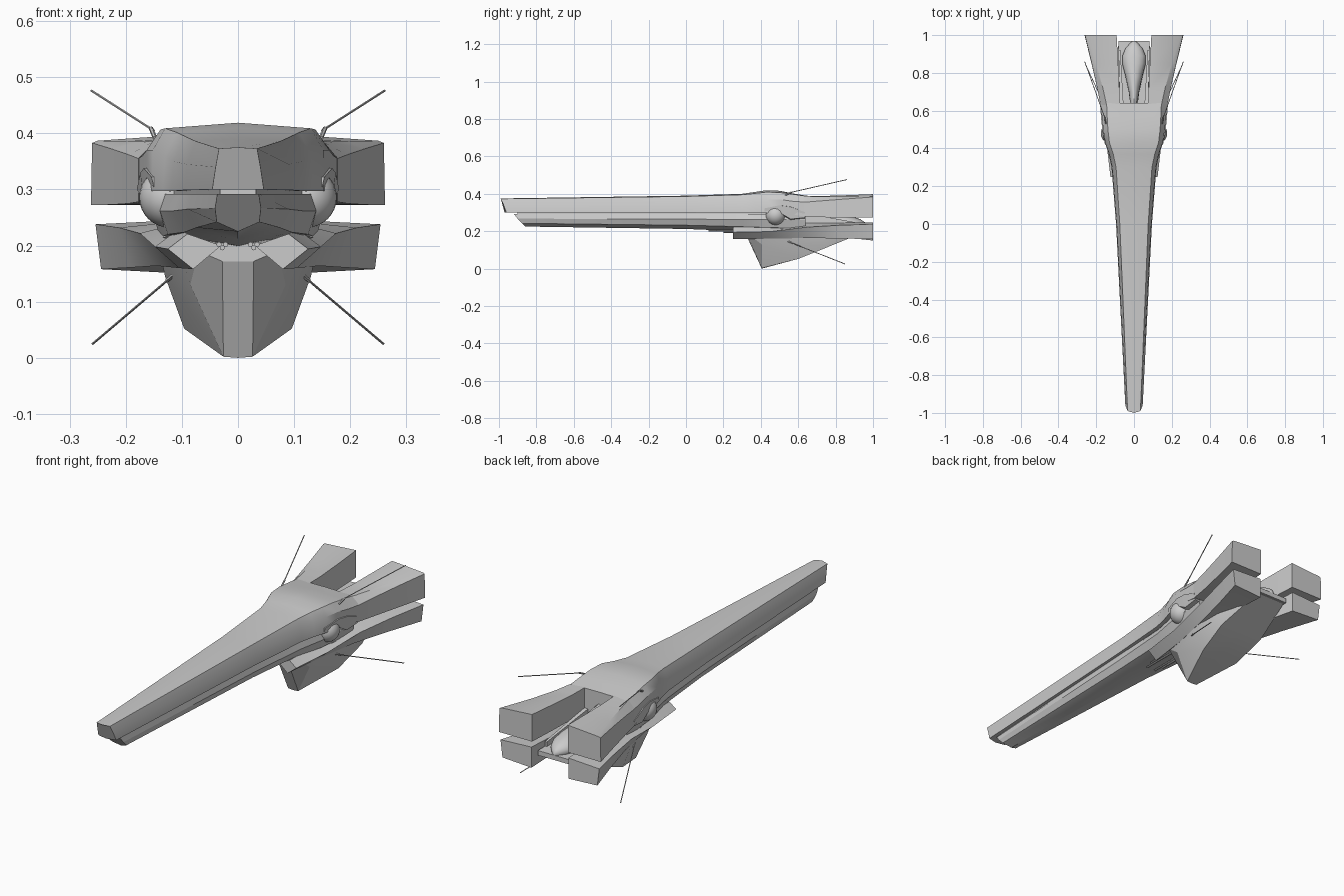
import bpy, bmesh, math
from mathutils import Vector


def finish(ob, mirror=False, angle=30):
    if mirror:
        ob.modifiers.new("Mirror", 'MIRROR')
    bpy.ops.object.select_all(action='DESELECT')
    ob.select_set(True)
    bpy.context.view_layer.objects.active = ob
    bpy.ops.object.shade_smooth_by_angle(angle=math.radians(angle))
    return ob


def loft(name, sections, half=False, mirror=False, angle=30):
    """Skin rings of (x, z[, y offset]); half=True reflects the ring across x = 0."""
    bm = bmesh.new()
    rings = []
    for y, pts in sections:
        pts = [tuple(p) + (0,) * (3 - len(p)) for p in pts]
        if half:
            pts = pts + [(-x, z, d) for x, z, d in reversed(pts) if x > 0]
        rings.append([bm.verts.new((x, y + d, z)) for x, z, d in pts])
    n = len(rings[0])
    for a, b in zip(rings, rings[1:]):
        for i in range(n):
            j = (i + 1) % n
            bm.faces.new((a[i], a[j], b[j], b[i]))
    bm.faces.new(rings[0])
    bm.faces.new(rings[-1])
    bmesh.ops.recalc_face_normals(bm, faces=bm.faces)
    me = bpy.data.meshes.new(name)
    bm.to_mesh(me)
    bm.free()
    ob = bpy.data.objects.new(name, me)
    bpy.context.collection.objects.link(ob)
    return finish(ob, mirror, angle)


def rod(name, a, b, r, sides=6):
    a, b = Vector(a), Vector(b)
    bpy.ops.mesh.primitive_cylinder_add(vertices=sides, radius=r, depth=(b - a).length,
                                        location=(a + b) / 2)
    ob = bpy.context.object
    ob.name = name
    ob.rotation_euler = (b - a).to_track_quat('Z', 'Y').to_euler()
    bpy.ops.object.transform_apply(location=True, rotation=True, scale=True)
    return finish(ob, True)


# Upper hull: long tapering spear with a raised shoulder
loft("upper_hull", [
    (-1.0, [(0, .375), (.034, .373, .01), (.040, .34, .025), (.046, .30, .04), (0, .30, .03)]),
    (0.0, [(0, .390), (.075, .386), (.091, .345), (.095, .299), (0, .299)]),
    (0.30, [(0, .400), (.095, .395), (.115, .35), (.119, .297), (0, .297)]),
    (0.37, [(0, .410), (.110, .402), (.130, .36), (.134, .297), (0, .297)]),
    (0.43, [(0, .419), (.130, .409), (.152, .37), (.153, .297), (0, .297)]),
    (0.50, [(0, .416), (.138, .407), (.163, .37), (.163, .30), (0, .297)]),
    (0.57, [(0, .402), (.142, .398), (.170, .36), (.170, .29), (0, .285)]),
    (0.64, [(0, .390), (.145, .388), (.178, .355), (.178, .277), (0, .277)]),
], half=True)

# Upper prongs flaring backwards on both sides of the rear notch
loft("upper_prong", [
    (0.63, [(.074, .390), (.145, .388), (.177, .355), (.177, .278), (.074, .278)]),
    (0.72, [(.078, .388), (.165, .385), (.195, .362), (.195, .275), (.078, .275)]),
    (0.85, [(.084, .392), (.200, .386), (.224, .372), (.225, .273), (.084, .273)]),
    (1.0, [(.092, .398), (.250, .387), (.260, .383), (.262, .272), (.092, .272)]),
], mirror=True)

# Recessed core visible in the seam between the hull halves
loft("seam_core", [
    (-.90, [(.032, .305), (.032, .28)]),
    (.30, [(.098, .305), (.098, .28)]),
    (.60, [(.135, .305), (.135, .25)]),
], half=True)

# Lower hull with shallow V bottom
loft("lower_hull", [
    (-.92, [(0, .292), (.037, .292), (.041, .267, .02), (.038, .242, .045), (0, .225, .06)]),
    (0.0, [(0, .292), (.082, .292), (.090, .265), (.074, .232), (0, .212)]),
    (0.30, [(0, .292), (.104, .292), (.115, .262), (.095, .224), (0, .200)]),
    (0.43, [(0, .292), (.130, .292), (.139, .262), (.125, .220), (0, .195)]),
    (0.64, [(0, .285), (.145, .285), (.152, .262), (.140, .215), (0, .190)]),
], half=True)

# Lower prongs: tilted bars that twist into broad rear blocks
loft("lower_prong", [
    (0.25, [(.03, .200), (.080, .158), (.125, .194), (.090, .221)]),
    (0.45, [(.04, .195), (.105, .160), (.148, .198), (.105, .230)]),
    (0.65, [(.06, .180), (.145, .164), (.175, .222), (.085, .245)]),
    (0.82, [(.08, .170), (.190, .161), (.212, .232), (.085, .245)]),
    (1.0, [(.095, .150), (.244, .158), (.254, .238), (.095, .246)]),
], mirror=True, angle=35)

# Keel: deep prow with a flat sloping underside
loft("keel", [
    (.325, [(0, .205), (.085, .205), (.070, .19), (.028, .172), (0, .172)]),
    (.405, [(0, .215), (.110, .215), (.085, .13), (.026, .002), (0, 0)]),
    (.60, [(0, .215), (.145, .215), (.130, .145), (.096, .052), (0, .052)]),
    (.75, [(0, .215), (.125, .215), (.122, .165), (.112, .112), (0, .112)]),
    (.88, [(0, .215), (.095, .215), (.095, .19), (.090, .165), (0, .165)]),
    (.96, [(0, .215), (.080, .215), (.080, .208), (.075, .198), (0, .198)]),
], half=True, angle=20)

# Deck between the prongs
loft("rear_deck", [
    (.60, [(.080, .235), (.085, .20)]),
    (.97, [(.082, .222), (.082, .20)]),
], half=True)

# Teardrop pod lying in the rear notch
pod = [(.62, .018, .075, .265), (.70, .028, .060, .262), (.78, .045, .052, .252),
       (.85, .062, .045, .243), (.89, .062, .040, .238), (.93, .045, .032, .233),
       (.96, .018, .018, .228), (.97, .003, .004, .225)]
loft("tail_pod", [(y, [(rx * math.cos(t * math.pi / 8), cz + rz * math.sin(t * math.pi / 8))
                       for t in range(16)]) for y, rx, rz, cz in pod], angle=50)

# Slim rails either side of the pod
loft("notch_rail", [
    (.62, [(.055, .30), (.075, .30), (.080, .21), (.060, .21)]),
    (.92, [(.072, .245), (.082, .245), (.082, .21), (.072, .21)]),
], mirror=True)

# Side domes and the fairings behind them
bpy.ops.mesh.primitive_uv_sphere_add(segments=24, ring_count=16, radius=.054,
                                     location=(.122, .48, .286))
dome = bpy.context.object
dome.name = "side_dome"
bpy.ops.object.transform_apply(location=True, rotation=True, scale=True)
finish(dome, True)
loft("dome_fairing", [
    (.42, [(.12, .325), (.154, .322), (.150, .305), (.12, .300)]),
    (.50, [(.12, .345), (.168, .338), (.164, .300), (.12, .262)]),
    (.56, [(.12, .335), (.174, .330), (.168, .265), (.12, .255)]),
    (.635, [(.12, .305), (.180, .302), (.172, .272), (.12, .265)]),
], mirror=True)

# Aerials
rod("upper_aerial", (.150, .55, .405), (.261, .86, .476), .0022)
rod("upper_aerial_base", (.148, .53, .392), (.155, .565, .409), .004)
rod("lower_aerial", (.120, .55, .143), (.259, .85, .025), .0022)
rod("lower_aerial_base", (.112, .535, .15), (.126, .565, .138), .004)

# Twin gun barrels under the chin
for i, (x, z) in enumerate([(.022, .202), (.034, .202), (.028, .196)]):
    rod(f"gun_barrel_{i}", (x, .12 + .04 * i, z), (x, .36, z), .0045, 10)
